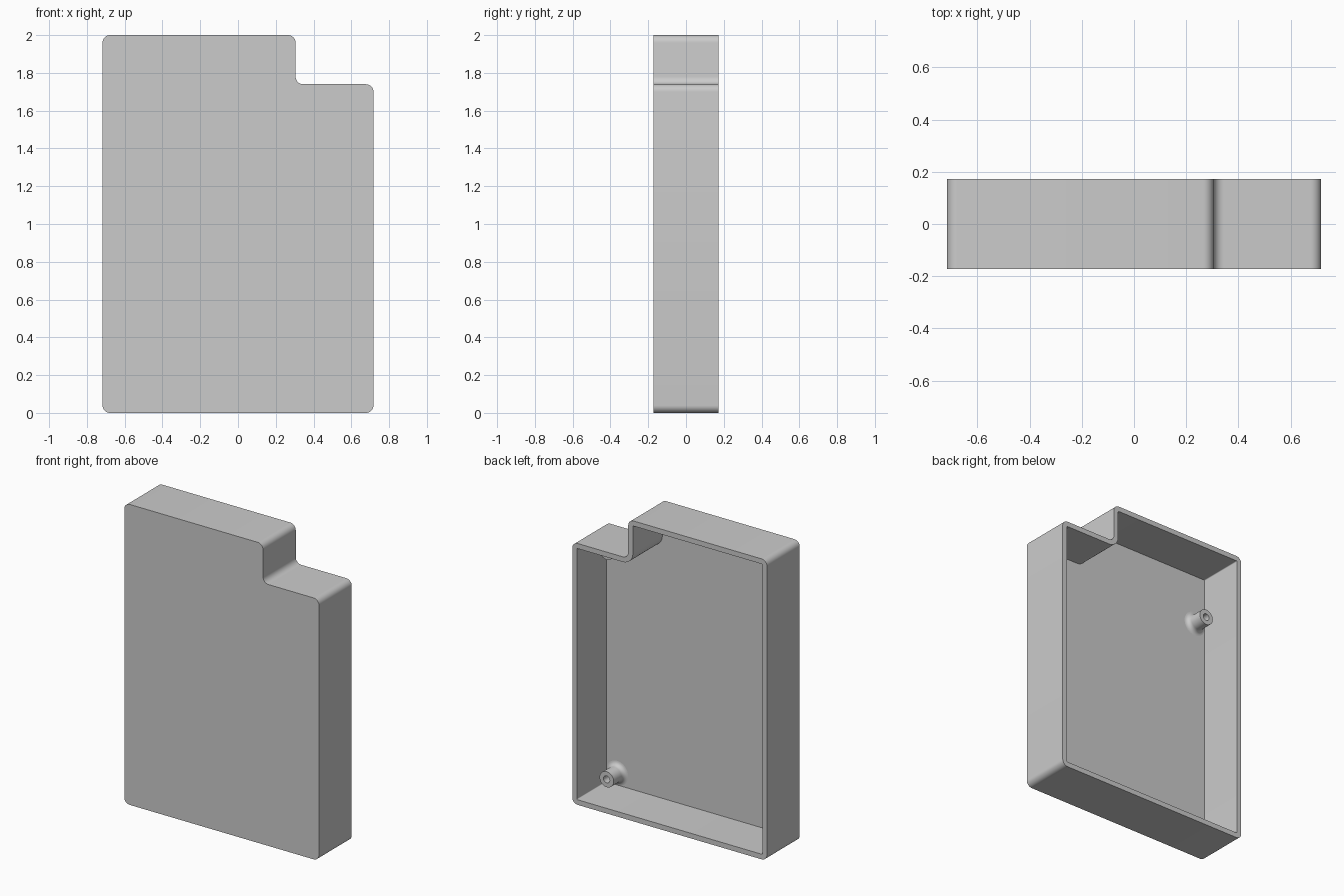
import bpy, bmesh
from math import sin, cos, pi, radians
from mathutils import Vector

cube = bpy.data.objects.get("Cube")
if cube:
    bpy.data.objects.remove(cube, do_unlink=True)

W, D, H = 0.717, 0.172, 2.0          # half width, half depth, height
NOTCH_X, NOTCH_Z = 0.305, 1.74       # notched corner
WALL, R = 0.034, 0.04                # wall thickness, corner radius
FLOOR = -D + WALL

grey = bpy.data.materials.new("light grey plastic")
grey.use_nodes = True
colour = (0.6, 0.6, 0.6, 1)
grey.diffuse_color = colour
grey.node_tree.nodes["Principled BSDF"].inputs["Base Color"].default_value = colour


def finish(name, bm):
    bmesh.ops.recalc_face_normals(bm, faces=bm.faces)
    mesh = bpy.data.meshes.new(name)
    bm.to_mesh(mesh)
    bm.free()
    mesh.materials.append(grey)
    ob = bpy.data.objects.new(name, mesh)
    bpy.context.collection.objects.link(ob)
    bpy.ops.object.select_all(action='DESELECT')
    ob.select_set(True)
    bpy.context.view_layer.objects.active = ob
    bpy.ops.object.shade_smooth_by_angle(angle=radians(30))
    return ob


def outline(inset, steps=8):
    """Counter-clockwise rounded outline, moved inwards by inset."""
    corners = [Vector(c) for c in ((-W, 0), (W, 0), (W, NOTCH_Z),
               (NOTCH_X, NOTCH_Z), (NOTCH_X, H), (-W, H))]
    points = []
    for i, c in enumerate(corners):
        a = (c - corners[i - 1]).normalized()
        b = (corners[(i + 1) % len(corners)] - c).normalized()
        convex = a.x * b.y - a.y * b.x > 0
        centre = c + (b - a) * R
        r = R - inset if convex else R + inset
        for k in range(steps + 1):
            t = k / steps * pi / 2
            points.append(centre + (a * sin(t) - b * cos(t)) * r)
    return points


# Open-backed tray: front panel, outer wall, rim, inner wall and floor
bm = bmesh.new()
rings = [[bm.verts.new((p.x, y, p.y)) for p in outline(inset)]
         for inset, y in ((0, -D), (0, D), (WALL, D), (WALL, FLOOR))]
for lo, hi in zip(rings, rings[1:]):
    for i in range(len(lo)):
        bm.faces.new((lo[i - 1], lo[i], hi[i], hi[i - 1]))
bm.faces.new(rings[0])
bm.faces.new(rings[-1])
finish("case_shell", bm)


# Hollow screw posts with a flared foot
def screw_post(name, x, z, sides=32):
    radius, hole, flare, top = 0.052, 0.023, 0.03, -0.028
    profile = [(radius + flare * (1 - sin(t)), FLOOR + flare * (1 - cos(t)))
               for t in (k / 6 * pi / 2 for k in range(7))]
    profile += [(radius, top), (hole, top), (hole, FLOOR + 0.002)]
    bm = bmesh.new()
    loops = [[bm.verts.new((x + r * cos(a), y, z + r * sin(a)))
              for a in (2 * pi * i / sides for i in range(sides))]
             for r, y in profile]
    for lo, hi in zip(loops, loops[1:]):
        for i in range(sides):
            bm.faces.new((lo[i - 1], lo[i], hi[i], hi[i - 1]))
    bm.faces.new(loops[-1])
    finish(name, bm)


INSET = 0.113
for side, sx in (("right", -1), ("left", 1)):
    for level, z in (("lower", INSET), ("upper", NOTCH_Z - INSET)):
        screw_post(f"screw_post_{level}_{side}", sx * (W - INSET), z)
